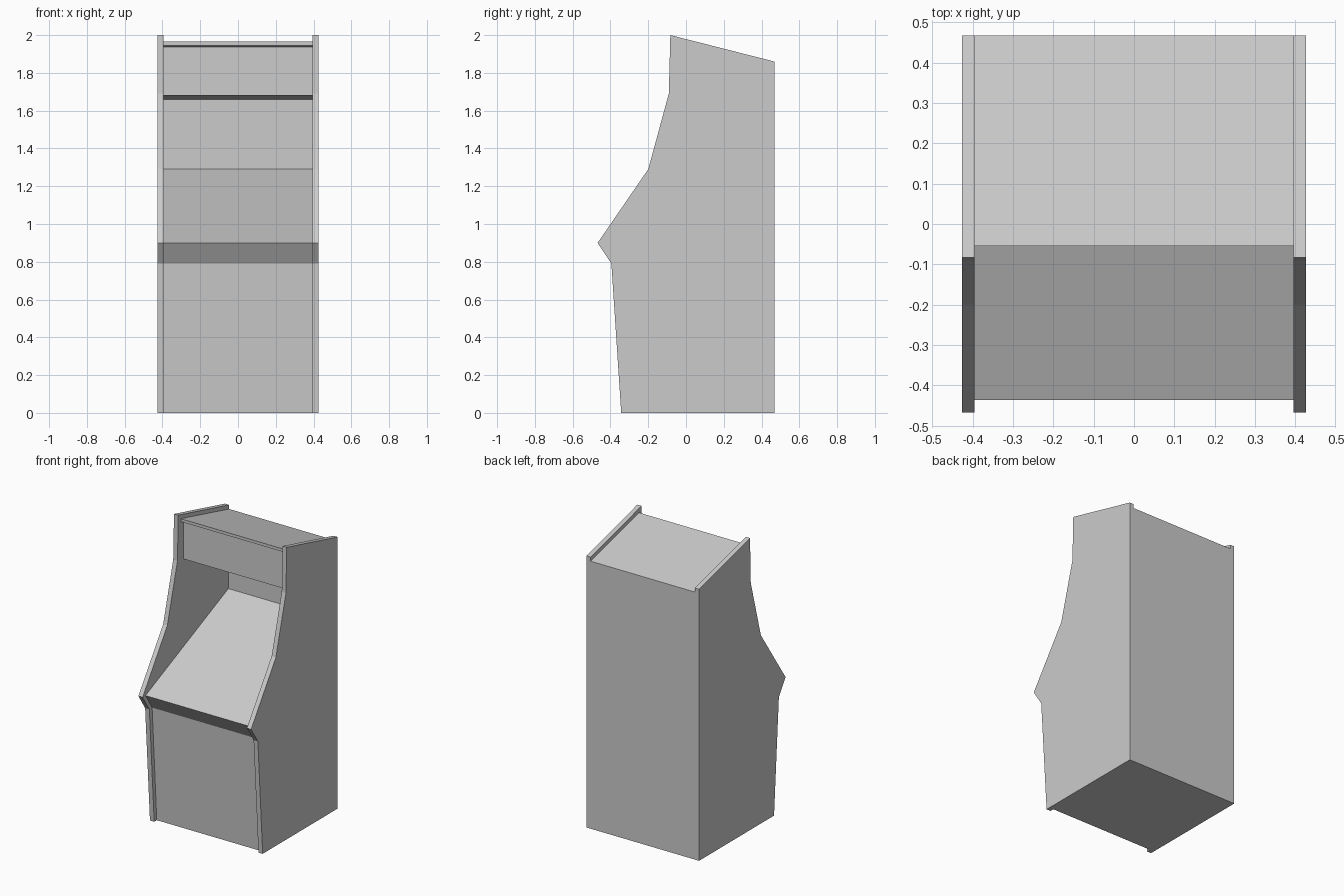
import bpy, bmesh

if "Cube" in bpy.data.objects:
    bpy.data.objects.remove(bpy.data.objects["Cube"])


def extrude_profile(name, profile, x0, x1):
    """Make a solid by extruding a (y, z) outline from x0 to x1."""
    bm = bmesh.new()
    face = bm.faces.new([bm.verts.new((x0, y, z)) for y, z in profile])
    out = bmesh.ops.extrude_face_region(bm, geom=[face])
    moved = [v for v in out["geom"] if isinstance(v, bmesh.types.BMVert)]
    bmesh.ops.translate(bm, vec=(x1 - x0, 0, 0), verts=moved)
    bmesh.ops.recalc_face_normals(bm, faces=bm.faces)
    mesh = bpy.data.meshes.new(name)
    bm.to_mesh(mesh)
    bm.free()
    obj = bpy.data.objects.new(name, mesh)
    bpy.context.collection.objects.link(obj)
    return obj


INNER, OUTER = 0.395, 0.427

# Side panels: the full cabinet silhouette
side = [(-0.343, 0), (0.468, 0), (0.468, 1.86), (-0.083, 2.0),
        (-0.091, 1.69), (-0.2, 1.29), (-0.468, 0.9), (-0.395, 0.79)]
extrude_profile("side_panel_left", side, -OUTER, -INNER)
extrude_profile("side_panel_right", side, INNER, OUTER)

# Body between the panels: base, sloped deck, thin back wall, marquee box and top lip
body = [(-0.315, 0), (0.468, 0), (0.468, 1.832), (-0.055, 1.965),
        (-0.055, 1.945), (-0.026, 1.937), (-0.028, 1.68), (0.46, 1.66),
        (0.46, 1.29), (-0.437, 0.9), (-0.365, 0.79)]
extrude_profile("cabinet_body", body, -INNER, INNER)
